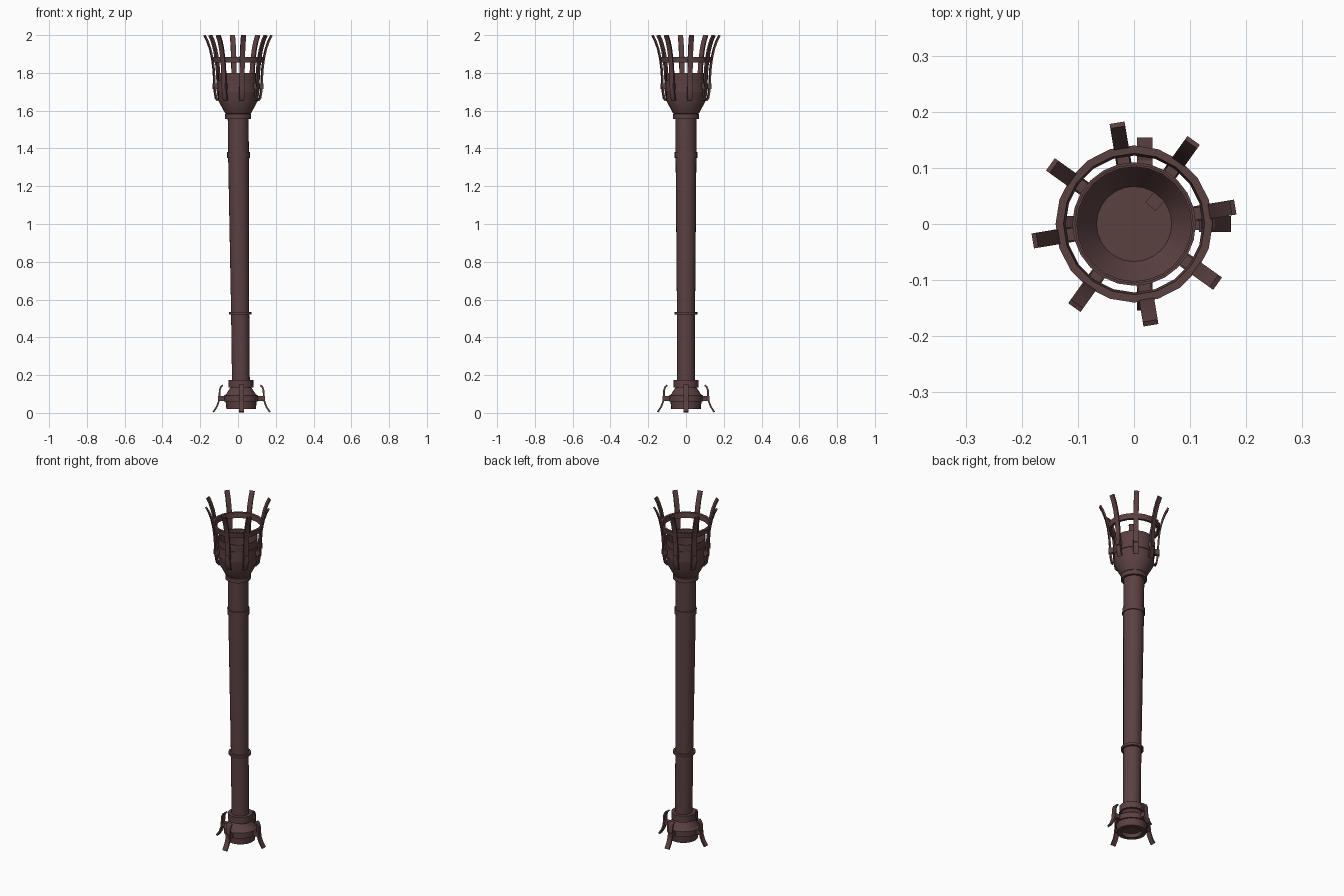
import bpy, bmesh, math
from mathutils import Matrix, Vector

if "Cube" in bpy.data.objects:
    bpy.data.objects.remove(bpy.data.objects["Cube"])

mat = bpy.data.materials.new("dark_iron")
mat.diffuse_color = (0.105, 0.052, 0.053, 1)
mat.use_nodes = True
mat.node_tree.nodes["Principled BSDF"].inputs["Base Color"].default_value = mat.diffuse_color


def axis_x(z):
    """The shaft leans very slightly: its foot is off-centre in x."""
    return 0.017 - 0.0105 * min(z, 1.6)


def finish(name, bm):
    bmesh.ops.recalc_face_normals(bm, faces=bm.faces)
    me = bpy.data.meshes.new(name)
    bm.to_mesh(me)
    bm.free()
    ob = bpy.data.objects.new(name, me)
    bpy.context.collection.objects.link(ob)
    me.materials.append(mat)
    bpy.ops.object.select_all(action='DESELECT')
    ob.select_set(True)
    bpy.context.view_layer.objects.active = ob
    bpy.ops.object.shade_smooth_by_angle(angle=math.radians(30))
    return ob


def lathe(name, profile, sides=24, closed=False):
    """Spin an (r, z) profile; closed profiles become hoops, open ones get end caps."""
    bm = bmesh.new()
    rings = []
    for r, z in profile:
        rings.append([bm.verts.new((axis_x(z) + r * math.cos(2 * math.pi * i / sides),
                                    r * math.sin(2 * math.pi * i / sides), z))
                      for i in range(sides)])
    pairs = list(zip(rings, rings[1:]))
    if closed:
        pairs.append((rings[-1], rings[0]))
    else:
        bm.faces.new(rings[0])
        bm.faces.new(rings[-1])
    for a, b in pairs:
        for i in range(sides):
            j = (i + 1) % sides
            bm.faces.new((a[i], a[j], b[j], b[i]))
    return finish(name, bm)


def band(name, r, z0, z1, r_in=0.04):
    return lathe(name, [(r_in, z0), (r, z0), (r, z1), (r_in, z1)], closed=True)


def straps(name, path, width, thick, angles, cx):
    """Flat bent iron strips following an (r, z) path, repeated around the axis."""
    bm = bmesh.new()
    pts = [Vector(p) for p in path]
    for ang in angles:
        rot = Matrix.Translation((cx, 0, 0)) @ Matrix.Rotation(math.radians(ang), 4, 'Z')
        loops = []
        for i, p in enumerate(pts):
            t = (pts[min(i + 1, len(pts) - 1)] - pts[max(i - 1, 0)]).normalized()
            n = Vector((t.y, -t.x)) * thick / 2
            loops.append([bm.verts.new(rot @ Vector((p.x + s * n.x, w * width / 2, p.y + s * n.y)))
                          for s, w in ((1, -1), (1, 1), (-1, 1), (-1, -1))])
        bm.faces.new(loops[0])
        bm.faces.new(loops[-1])
        for a, b in zip(loops, loops[1:]):
            for i in range(4):
                j = (i + 1) % 4
                bm.faces.new((a[i], a[j], b[j], b[i]))
    return finish(name, bm)


# Shaft with its collars
lathe("shaft", [(0.047, 0.10), (0.048, 0.53), (0.055, 1.36), (0.055, 1.60)])
band("foot_collar", 0.066, 0.135, 0.173)
band("lower_collar", 0.060, 0.520, 0.534)
band("upper_collar", 0.060, 1.350, 1.380)
band("neck_collar", 0.069, 1.557, 1.582)

# Bell-shaped foot with a recess underneath
lathe("foot", [(0.050, 0.04), (0.055, 0.02), (0.078, 0.02), (0.082, 0.06), (0.090, 0.06),
               (0.090, 0.092), (0.080, 0.097), (0.055, 0.135), (0.045, 0.137)])

# Four curved feet and their short connecting pegs
quarter = [0, 90, 180, 270]
straps("feet", [(0.099, 0.146), (0.109, 0.139), (0.116, 0.120), (0.117, 0.090),
                (0.121, 0.060), (0.131, 0.033), (0.150, 0.004)], 0.028, 0.009, quarter, 0.019)
straps("foot_pegs", [(0.07, 0.077), (0.125, 0.077)], 0.022, 0.026, quarter, 0.019)

# Hollow fire bowl
lathe("bowl", [(0.055, 1.58), (0.068, 1.585), (0.106, 1.655), (0.106, 1.80),
               (0.102, 1.80), (0.102, 1.66), (0.067, 1.605)])
band("bowl_band", 0.110, 1.70, 1.76, 0.103)

# Flared basket bars, pegs and hoop
ring8 = [9.5 + 45 * k for k in range(8)]
straps("basket_bars", [(0.110, 1.655), (0.118, 1.665), (0.124, 1.70), (0.127, 1.76), (0.131, 1.82),
                       (0.138, 1.875), (0.149, 1.925), (0.163, 1.966), (0.179, 1.998)],
       0.027, 0.009, ring8, 0.0)
straps("basket_pegs", [(0.102, 1.73), (0.135, 1.73)], 0.022, 0.03, ring8, 0.0)
lathe("basket_hoop", [(0.122, 1.855), (0.136, 1.855), (0.140, 1.885), (0.126, 1.885)],
      sides=20, closed=True)

# Small block lying in the bowl
bm = bmesh.new()
bmesh.ops.create_cube(bm, size=1, matrix=Matrix.Translation((0.037, 0.04, 1.61))
                      @ Matrix.Rotation(math.radians(50), 4, 'Z')
                      @ Matrix.Diagonal((0.024, 0.024, 0.03, 1)))
finish("bowl_block", bm)
